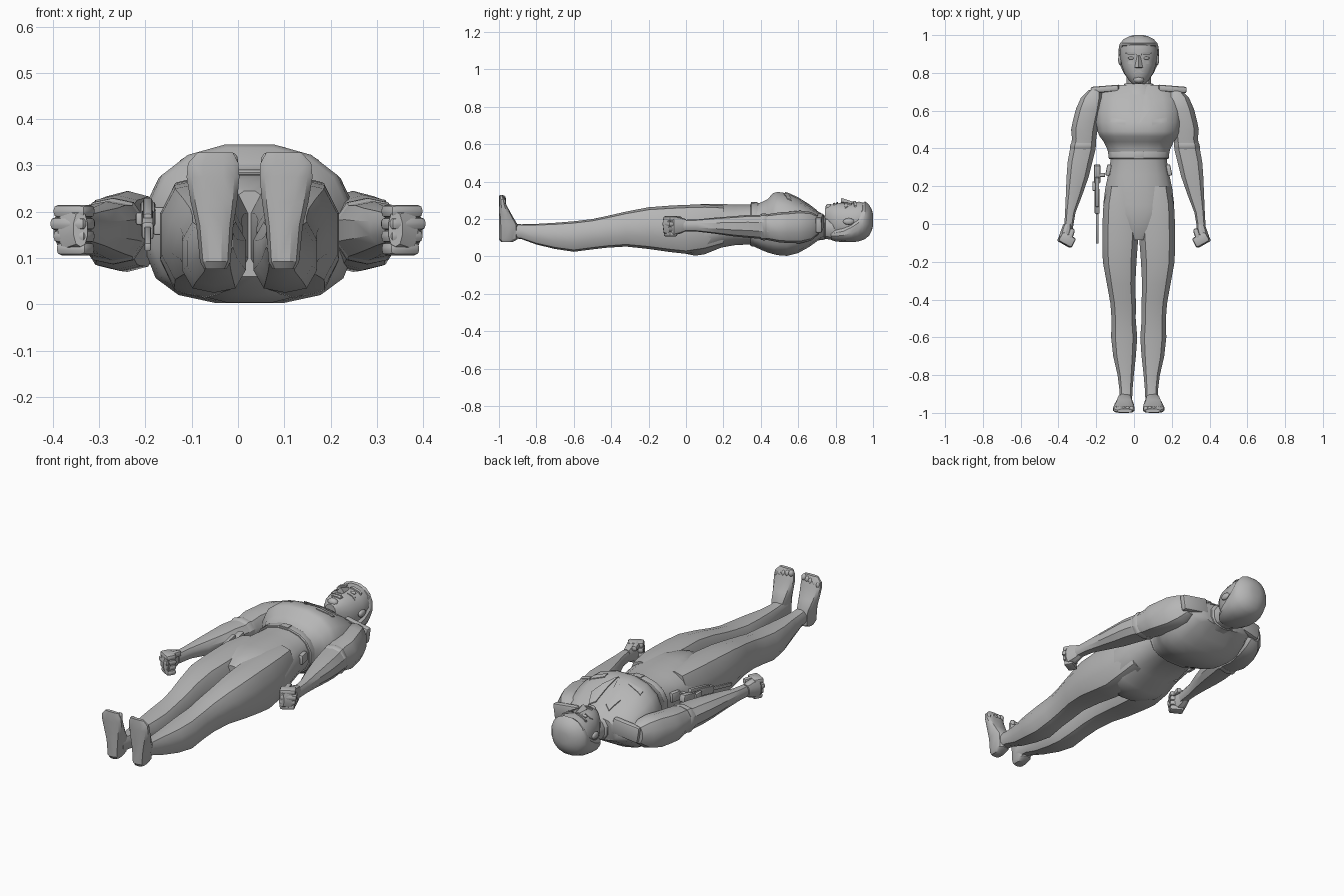
import bpy, bmesh, math
from mathutils import Vector, Matrix
from mathutils.bvhtree import BVHTree

C = 0.025  # body centre line
grey = bpy.data.materials.new("plain_grey")
grey.diffuse_color = (0.47, 0.47, 0.47, 1)


def finish(bm, name, angle=32):
    bmesh.ops.recalc_face_normals(bm, faces=bm.faces)
    me = bpy.data.meshes.new(name)
    bm.to_mesh(me)
    bm.free()
    me.materials.append(grey)
    me.shade_smooth()
    me.set_sharp_from_angle(angle=math.radians(angle))
    ob = bpy.data.objects.new(name, me)
    bpy.context.collection.objects.link(ob)
    return ob


def loft(name, stations, n=12, power=2.2, low=None, axis="y", sx=1, ox=0.0, angle=32):
    """Skin of rounded rings; station = (t, x0, x1, b0, b1); low = power of the under side."""
    bm = bmesh.new()
    rings = []
    for t, x0, x1, b0, b1 in stations:
        ring = []
        for i in range(n):
            a = 2 * math.pi * (i + 0.5) / n
            c, s = math.cos(a), math.sin(a)
            p = low if low and s < 0 else power
            u = math.copysign(abs(c) ** (2 / p), c)
            v = math.copysign(abs(s) ** (2 / p), s)
            k = 1 / math.cos(math.pi / n)
            u, v = max(-1, min(1, u * k)), max(-1, min(1, v * k))
            x = ox + sx * ((x0 + x1) / 2 + u * (x1 - x0) / 2)
            b = (b0 + b1) / 2 + v * (b1 - b0) / 2
            ring.append(bm.verts.new((x, t, b) if axis == "y" else (x, b, t)))
        rings.append(ring)
    for r, q in zip(rings, rings[1:]):
        for i in range(n):
            j = (i + 1) % n
            bm.faces.new((r[i], r[j], q[j], q[i]))
    bm.faces.new(rings[0])
    bm.faces.new(rings[-1])
    return finish(bm, name, angle)


def sym(rows):
    """Half-width rows (t, half, b0, b1) to full rows."""
    return [(t, -h, h, a, b) for t, h, a, b in rows]


def block(name, loc, size, bevel=0.3, rot=(0, 0, 0)):
    bm = bmesh.new()
    bmesh.ops.create_cube(bm, size=1)
    bmesh.ops.scale(bm, vec=size, verts=bm.verts)
    if bevel:
        bmesh.ops.bevel(bm, geom=bm.edges[:], offset=min(size) * bevel, segments=2,
                        profile=0.5, affect="EDGES")
    for ax, ang in zip("XYZ", rot):
        bmesh.ops.rotate(bm, verts=bm.verts, matrix=Matrix.Rotation(ang, 3, ax))
    bmesh.ops.translate(bm, vec=loc, verts=bm.verts)
    return finish(bm, name)


def ball(name, loc, radii):
    bm = bmesh.new()
    bmesh.ops.create_uvsphere(bm, u_segments=10, v_segments=6, radius=1)
    bmesh.ops.scale(bm, vec=radii, verts=bm.verts)
    bmesh.ops.translate(bm, vec=loc, verts=bm.verts)
    return finish(bm, name, 60)


def plate(name, target, pts, thick=0.006):
    """Thin patch draped on the upper side of target."""
    tree = BVHTree.FromPolygons([v.co for v in target.data.vertices],
                                [p.vertices for p in target.data.polygons])
    bm = bmesh.new()
    bm.faces.new([bm.verts.new((x, y, 0)) for x, y in pts])
    bmesh.ops.triangulate(bm, faces=bm.faces[:])
    bmesh.ops.subdivide_edges(bm, edges=bm.edges[:], cuts=4, use_grid_fill=True)
    for v in bm.verts:
        hit = tree.ray_cast(Vector((v.co.x, v.co.y, 2)), Vector((0, 0, -1)))[0]
        v.co.z = (hit.z if hit else 0.2) + thick
    ext = bmesh.ops.extrude_face_region(bm, geom=bm.faces[:])
    for v in ext["geom"]:
        if isinstance(v, bmesh.types.BMVert):
            v.co.z -= thick * 1.6
    return finish(bm, name, 40)


# Trunk
loft("trousers_seat", sym([(0.40, .15, .055, .28), (0.33, .15, .064, .277), (0.26, .162, .06, .278),
     (0.19, .177, .048, .28), (0.10, .188, .012, .28), (0.05, .18, .004, .278), (-0.03, .13, .02, .265),
     (-0.085, .05, .06, .245)]), n=16, low=2.5, ox=C)
jacket = loft("jacket", sym([(0.36, .156, .055, .281), (0.40, .168, .036, .288), (0.435, .185, .022, .305),
     (0.465, .208, .013, .338), (0.49, .218, .007, .345), (0.54, .226, .003, .338), (0.60, .226, .018, .31),
     (0.66, .212, .052, .272), (0.71, .19, .088, .235), (0.735, .13, .10, .215)]),
     n=16, power=2.3, low=2.9, ox=C)
loft("belt", sym([(0.345, .156, .058, .282), (0.35, .16, .054, .286), (0.38, .162, .05, .288),
     (0.385, .158, .055, .286)]), n=16, low=2.5, ox=C)
loft("neck", sym([(0.64, .08, .09, .23), (0.74, .066, .095, .21), (0.80, .066, .085, .215)]), ox=C)
loft("collar", sym([(0.67, .105, .08, .262), (0.70, .095, .085, .245), (0.74, .078, .09, .22),
     (0.745, .07, .095, .21)]), ox=C)
block("buckle", (C, .366, .286), (.05, .035, .010), .2)

for s, side in ((1, "right"), (-1, "left")):
    X = lambda v: C + s * v
    # Jacket details
    plate(side + "_lapel", jacket, [(X(.003), .53), (X(.085), .64), (X(.06), .70), (X(.03), .68)])
    plate(side + "_chest_pocket", jacket, [(X(.07), .52), (X(.15), .54), (X(.15), .565), (X(.07), .55)], .004)
    block(side + "_shoulder_strap", (X(.175), .715, .178), (.15, .034, .085), .3, (0, s * .15, s * -.08))
    block(side + "_waist_pouch", (X(.16), .285, .19), (.024, .06, .05), .3, (0, 0, s * .2))
    # Leg
    loft(side + "_leg", [(0.20, .03, .165, .06, .272), (0.10, .008, .187, .03, .278), (0.0, .003, .192, .014, .276),
         (-.08, .003, .193, .023, .272), (-.20, .012, .19, .04, .263),
         (-.32, .018, .168, .053, .24), (-.42, .015, .15, .047, .217), (-.50, .016, .144, .038, .2),
         (-.60, .008, .146, .025, .188), (-.70, .015, .135, .04, .18), (-.80, .026, .112, .064, .174),
         (-.88, .033, .102, .093, .172), (-.95, .036, .1, .1, .18)], n=10, power=2.4, sx=s, ox=C)
    # Foot, toes pointing up
    loft(side + "_foot", [(.076, .05, .098, -.988, -.93), (.092, .041, .107, -1, -.9), (.17, .035, .115, -1, -.9),
         (.22, .027, .127, -1, -.93), (.275, .022, .136, -1, -.96), (.305, .024, .133, -1, -.968),
         (.328, .036, .112, -.998, -.98)], n=12, power=2.8, axis="z", sx=s, ox=C)
    for i in range(5):
        ball(f"{side}_toe_{i + 1}", (X(.038 + .021 * i), -.978, .31 - .005 * i),
             (.014 - .001 * i, .015, .018))
    # Arm
    A = .005
    loft(side + "_arm", [(.71, .18, .245, .12, .215), (.67, .17, .285, .085, .238), (.61, .175, .312, .07, .245),
         (.54, .19, .33, .072, .238), (.50, .198, .338, .075, .236), (.45, .205, .333, .085, .228),
         (.39, .21, .345, .095, .222), (.33, .225, .356, .10, .222), (.25, .245, .362, .108, .215),
         (.15, .28, .366, .122, .207), (.06, .315, .37, .133, .198), (-.03, .33, .375, .135, .195)],
         n=10, sx=s, ox=A)
    loft(side + "_cuff", [(.43, .206, .337, .088, .228), (.42, .206, .342, .086, .23),
         (.405, .208, .344, .087, .229), (.395, .21, .342, .095, .222)], n=10, sx=s, ox=A)
    # Clenched hand
    loft(side + "_palm", [(.0, .33, .374, .135, .2), (-.03, .33, .385, .122, .21), (-.065, .328, .398, .112, .214),
         (-.095, .325, .388, .114, .21), (-.12, .325, .355, .125, .2)], n=10, sx=s)
    for i in range(4):
        block(f"{side}_finger_{i + 1}", (s * (.357 - .003 * abs(i - 1)), -.083, .201 - .027 * i),
              (.086 - .006 * abs(i - 1), .06 - .005 * abs(i - 1), .028), .38, (0, 0, s * .5))
    block(side + "_thumb", (s * .335, -.06, .2), (.028, .075, .03), .38, (0, 0, s * .3))

# Head
head = loft("head", sym([(.742, .032, .17, .258), (.765, .055, .13, .274), (.80, .077, .095, .283),
     (.84, .09, .085, .287), (.885, .098, .083, .285), (.925, .099, .087, .293), (.96, .09, .1, .285),
     (.985, .065, .125, .255), (.995, .035, .15, .23)]), n=16, ox=C)
loft("hair", sym([(.775, .062, .088, .14), (.80, .08, .08, .155), (.84, .098, .077, .17), (.885, .106, .076, .205),
     (.92, .107, .08, .24), (.945, .103, .088, .286), (.958, .098, .094, .294), (.978, .08, .11, .278),
     (.994, .05, .14, .25), (1.0, .025, .165, .225)]), n=16, ox=C)

# Nose
bm = bmesh.new()
bmesh.ops.create_cone(bm, cap_ends=True, segments=4, radius1=.022, radius2=.008, depth=.065)
bmesh.ops.rotate(bm, verts=bm.verts, matrix=Matrix.Rotation(-math.pi / 2 - .12, 3, "X"))
bmesh.ops.translate(bm, vec=(C, .86, .288), verts=bm.verts)
finish(bm, "nose")
plate("upper_lip", head, [(C - .032, .802), (C + .032, .802), (C + .014, .814), (C - .014, .814)])
plate("lower_lip", head, [(C - .024, .785), (C + .024, .785), (C + .03, .797), (C - .03, .797)])
ball("chin", (C, .765, .262), (.03, .02, .02))
for s, side in ((1, "right"), (-1, "left")):
    X = lambda v: C + s * v
    plate(side + "_brow", head, [(X(.012), .893), (X(.07), .9), (X(.068), .912), (X(.014), .906)], .008)
    ball(side + "_eye", (X(.04), .878, .279), (.017, .008, .008))
    plate(side + "_cheek", head, [(X(.03), .845), (X(.07), .85), (X(.062), .865), (X(.036), .862)], .004)
    ball(side + "_ear", (X(.098), .87, .187), (.011, .03, .018))

# Sidearm hanging at the left hip, muzzle dipping towards the feet
for name, y, up, size in (("barrel", -.02, 0, (.014, .17, .018)), ("body", .12, 0, (.026, .13, .04)),
                          ("slide", .17, .02, (.02, .16, .02)), ("grip", .265, -.01, (.034, .10, .04))):
    block("pistol_" + name, (-.195, y, .19 + .22 * (y - .2) + up), size, .25, (.22, 0, 0))
block("pistol_guard", (-.212, .20, .185), (.018, .05, .028), .3)
block("holster_strap", (-.168, .26, .18), (.03, .022, .06), .2)
